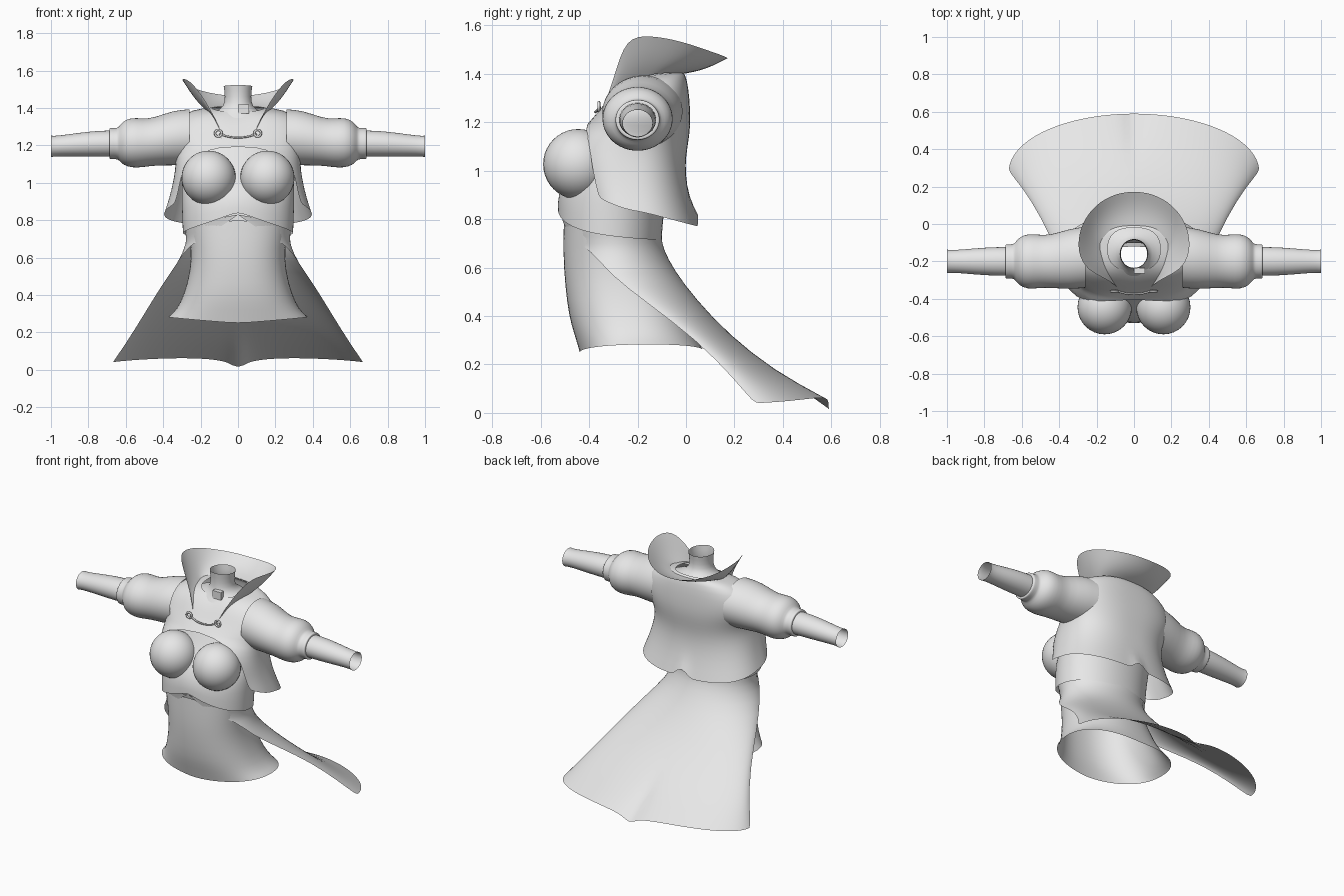
import bpy, bmesh, math
from mathutils import Vector

if "Cube" in bpy.data.objects:
    bpy.data.objects.remove(bpy.data.objects["Cube"])

cloth = bpy.data.materials.new("pale grey cloth")
cloth.diffuse_color = (0.8, 0.8, 0.8, 1)
cloth.use_nodes = True
cloth.node_tree.nodes["Principled BSDF"].inputs["Base Color"].default_value = cloth.diffuse_color


def finish(name, bm, subsurf=0):
    bmesh.ops.remove_doubles(bm, verts=bm.verts, dist=0.0005)
    bmesh.ops.recalc_face_normals(bm, faces=bm.faces)
    me = bpy.data.meshes.new(name)
    bm.to_mesh(me)
    bm.free()
    me.materials.append(cloth)
    for p in me.polygons:
        p.use_smooth = True
    ob = bpy.data.objects.new(name, me)
    bpy.context.collection.objects.link(ob)
    if subsurf:
        m = ob.modifiers.new("smooth", 'SUBSURF')
        m.levels = m.render_levels = subsurf
    return ob


def grid(name, rows, subsurf=1):
    """Skin a list of equally long point rows."""
    bm = bmesh.new()
    vs = [[bm.verts.new(p) for p in r] for r in rows]
    for a, b in zip(vs, vs[1:]):
        for i in range(len(a) - 1):
            bm.faces.new((a[i], a[i + 1], b[i + 1], b[i]))
    return finish(name, bm, subsurf)


def spow(v, e):
    return math.copysign(abs(v) ** e, v)


def wrap(rows, n=2.0, cols=36, hem=None):
    """Rounded sections: half width, front y, back y, back z, front z, wrap angle from the back."""
    out = []
    for k, (w, yf, yb, zb, zf, amax) in enumerate(rows):
        line = []
        for i in range(cols + 1):
            s = 2 * i / cols - 1
            a = math.radians(amax) * s
            x = w * spow(math.sin(a), 2 / n) if abs(s) < 1 or amax < 180 else 0
            y = (yf + yb) / 2 + (yb - yf) / 2 * spow(math.cos(a), 2 / n)
            z = zb + (zf - zb) * s * s
            if hem and k == len(rows) - 1:
                z += hem(abs(s))
            line.append((x, y, z))
        out.append(line)
    return out


# Short jacket: closed over the chest, open flaps below, notch at the back hem
grid("jacket", wrap([
    (.14, -.25, -.02, 1.41, 1.37, 180),
    (.25, -.285, -.005, 1.405, 1.34, 180),
    (.34, -.32, .01, 1.35, 1.30, 180),
    (.375, -.355, .018, 1.25, 1.25, 180),
    (.355, -.40, .018, 1.18, 1.205, 180),
    (.34, -.45, .01, 1.12, 1.17, 146),
    (.335, -.48, 0, 1.06, 1.10, 126),
    (.345, -.49, -.003, .99, 1.03, 121),
    (.365, -.47, .012, .89, .95, 122),
    (.395, -.45, .05, .77, .89, 125)],
    n=2.5, cols=48, hem=lambda s: .07 if s < .01 else 0))

# Flared standing collar, open at the front
base = [(0, -.01, 1.40), (.1, -.02, 1.40), (.175, -.07, 1.405), (.19, -.13, 1.40),
        (.16, -.2, 1.385), (.11, -.27, 1.33), (.08, -.32, 1.27), (.07, -.345, 1.235)]
rim = [(0, .18, 1.46), (.13, .155, 1.475), (.23, .08, 1.50), (.29, -.02, 1.535),
       (.305, -.15, 1.56), (.25, -.25, 1.55), (.14, -.295, 1.39), (.075, -.35, 1.235)]


def mirrored(path):
    return [Vector((-x, y, z)) for x, y, z in path[:0:-1]] + [Vector(p) for p in path]


lo, hi = mirrored(base), mirrored(rim)
grid("collar", [[a.lerp(b, t) - Vector((0, 0, .05 * t * (1 - t))) for a, b in zip(lo, hi)]
                for t in (0, .33, .67, 1)], 2)

# Neck band flaring onto the shoulders
grid("neck_band", wrap([
    (.077, -.24, -.08, 1.515, 1.525, 180),
    (.069, -.232, -.088, 1.46, 1.46, 180),
    (.075, -.24, -.08, 1.41, 1.40, 180),
    (.12, -.265, -.04, 1.385, 1.365, 180),
    (.2, -.29, -.015, 1.36, 1.33, 180)], cols=28))

# Bodice with a pointed lower front edge
grid("bodice", wrap([
    (.27, -.36, -.04, 1.2, 1.2, 180),
    (.29, -.42, -.05, 1.08, 1.08, 180),
    (.305, -.50, -.07, .96, .98, 180),
    (.30, -.53, -.09, .85, .90, 180),
    (.296, -.53, -.10, .715, .715, 180)],
    n=2.1, hem=lambda s: .13 * s ** 3))

# Bust cups
for side in (-1, 1):
    bm = bmesh.new()
    bmesh.ops.create_uvsphere(bm, u_segments=32, v_segments=20, radius=.145)
    for v in bm.verts:
        v.co += Vector((side * .157, -.445, 1.027))
    finish("bust_cup", bm)

# Under skirt: open tube that widens at the hem
grid("under_skirt", wrap([
    (.27, -.505, -.12, .76, .80, 180),
    (.25, -.508, -.10, .65, .65, 180),
    (.255, -.50, -.05, .53, .53, 180),
    (.29, -.485, 0, .40, .40, 180),
    (.33, -.46, .04, .32, .32, 180),
    (.375, -.44, .07, .26, .25, 180)],
    n=2.3, hem=lambda s: .025 * math.sin(math.pi * s)))

# Over skirt: pointed yoke in front, long train sweeping out behind
grid("over_skirt_train", wrap([
    (.285, -.52, -.10, .75, .83, 180),
    (.288, -.52, -.10, .72, .735, 152),
    (.288, -.515, -.095, .68, .665, 112),
    (.32, -.58, -.05, .59, .575, 91),
    (.41, -.35, .04, .47, .45, 90),
    (.50, -.09, .18, .32, .30, 90),
    (.60, .04, .36, .18, .14, 90),
    (.67, -.03, .59, .005, .04, 90)],
    cols=40, hem=lambda s: .055 * math.sin(math.pi * math.sqrt(s))))


# Sleeves: puffed upper part with cuff, and a slimmer lower tube
def sleeve(name, side, profile):
    rows = []
    for x, r, z in profile:
        rows.append([(side * x, -.2 + .02 * max(0, (.45 - x) / .17) + 1.1 * r * math.cos(t),
                      z + r * math.sin(t))
                     for t in (2 * math.pi * i / 24 for i in range(25))])
    grid(name, rows)


for side in (-1, 1):
    sleeve("puffed_sleeve", side, [
        (.26, .15, 1.245), (.35, .148, 1.24), (.45, .128, 1.22), (.51, .131, 1.213),
        (.57, .136, 1.215), (.615, .118, 1.213), (.638, .088, 1.21), (.648, .084, 1.21),
        (.683, .084, 1.21), (.688, .082, 1.21), (.688, .07, 1.21)])
    sleeve("lower_sleeve", side, [
        (.62, .07, 1.21), (.70, .071, 1.21), (.80, .068, 1.207), (.92, .058, 1.20),
        (.98, .055, 1.196), (1.0, .058, 1.195)])


# Chest clasp: two cords between small rings
def tube(name, pts, r, closed=False):
    cu = bpy.data.curves.new(name, 'CURVE')
    cu.dimensions = '3D'
    cu.bevel_depth = r
    cu.bevel_resolution = 2
    sp = cu.splines.new('POLY')
    sp.points.add(len(pts) - 1)
    for p, q in zip(sp.points, pts):
        p.co = (*q, 1)
    sp.use_cyclic_u = closed
    cu.materials.append(cloth)
    bpy.context.collection.objects.link(bpy.data.objects.new(name, cu))


for z in (1.222, 1.242):
    tube("clasp_cord", [(.1 * t, -.375 + .02 * t * t, z + .02 * t * t)
                        for t in (i / 6 - 1 for i in range(13))], .005)
for side in (-1, 1):
    tube("clasp_ring", [(side * .105 + .018 * math.cos(t), -.36, 1.265 + .018 * math.sin(t))
                        for t in (math.pi * i / 8 for i in range(16))], .006, True)

# Neck buckle
bm = bmesh.new()
bmesh.ops.create_cube(bm, size=1)
for v in bm.verts:
    v.co = Vector((v.co.x * .06 + .03, v.co.y * .03 - .25, v.co.z * .05 + 1.395))
buckle = finish("neck_buckle", bm)
for p in buckle.data.polygons:
    p.use_smooth = False
